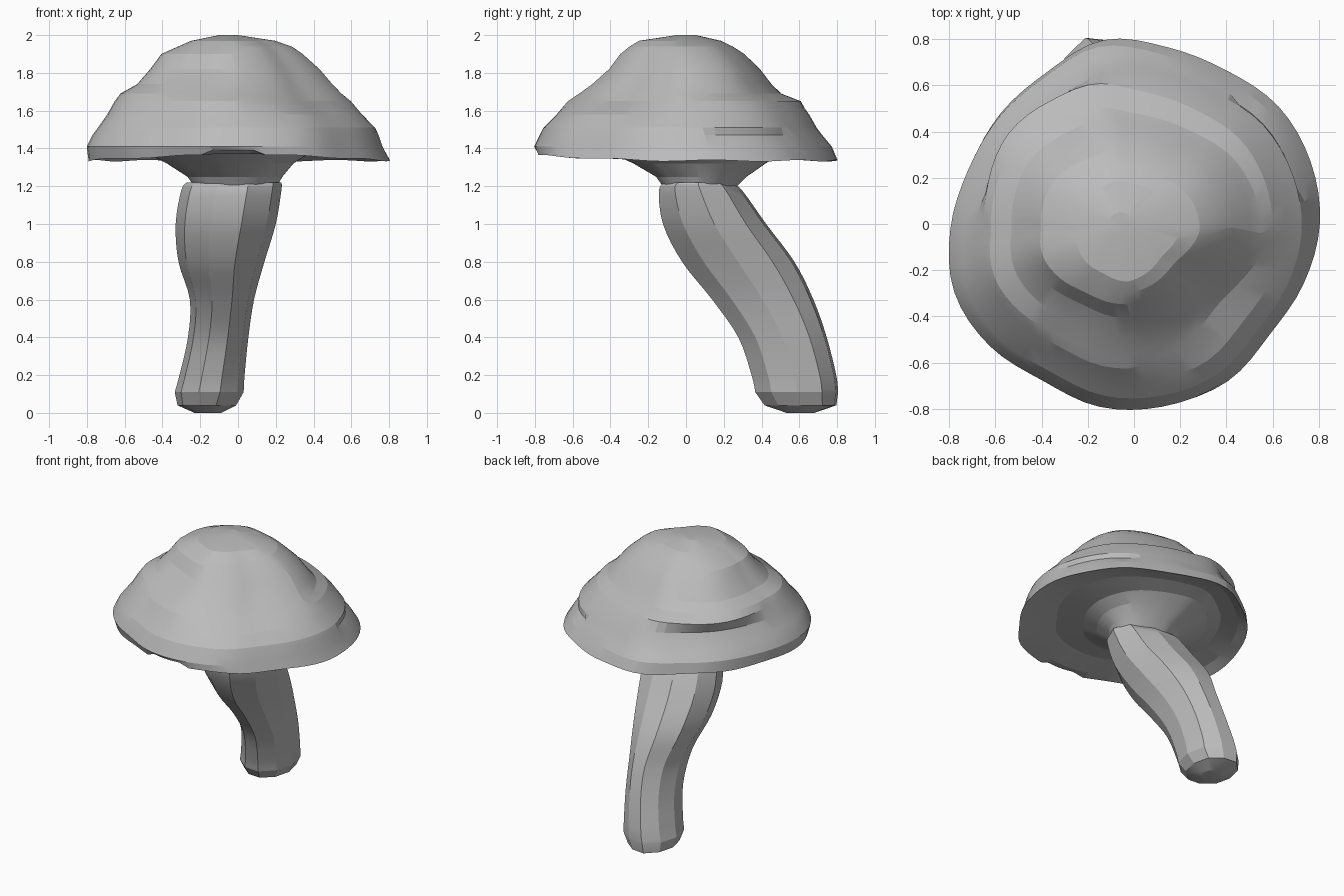
import bpy, bmesh, math

old = bpy.data.objects.get("Cube")
if old:
    bpy.data.objects.remove(old)

grey = bpy.data.materials.new("plain grey")
grey.use_nodes = True
shade = (0.5, 0.5, 0.5, 1)
grey.diffuse_color = shade
grey.node_tree.nodes["Principled BSDF"].inputs["Base Color"].default_value = shade


def smooth_between(a, b, c, d, t):
    """Catmull-Rom blend between b and c."""
    return b + t * ((c - a) / 2 + t * (a - 2.5 * b + 2 * c - d / 2
                                       + t * (1.5 * (b - c) + (d - a) / 2)))


def refine_loop(values, steps):
    """Add smooth in-between values to a closed list of radii."""
    n = len(values)
    return [smooth_between(values[i - 1], values[i], values[(i + 1) % n],
                           values[(i + 2) % n], k / steps)
            for i in range(n) for k in range(steps)]


def refine_rings(rings, steps):
    """Add smooth in-between rings along an open stack."""
    result = []
    last = len(rings) - 1
    for i in range(last):
        four = [rings[max(0, min(last, j))] for j in range(i - 1, i + 3)]
        for k in range(steps):
            result.append([smooth_between(*column, k / steps) for column in zip(*four)])
    return result + [rings[last]]


def loft(name, rings, outline, sharp, adjust=None):
    """Skin rings given as height, left/right and front/back limits."""
    bm = bmesh.new()
    count = len(outline)
    loops = []
    for z, x0, x1, y0, y1 in rings:
        loop = []
        for i, radius in enumerate(outline):
            angle = math.tau * i / count
            u, v = radius * math.cos(angle), radius * math.sin(angle)
            x = (x0 + x1) / 2 + u * (x1 - x0) / 2
            y = (y0 + y1) / 2 + v * (y1 - y0) / 2
            point = (x, y, z)
            if adjust:
                point = adjust(x, y, z, angle)
            loop.append(bm.verts.new(point))
        loops.append(loop)
    for low, high in zip(loops, loops[1:]):
        for i in range(count):
            j = (i + 1) % count
            bm.faces.new((low[i], low[j], high[j], high[i]))
    bm.faces.new(loops[0])
    bm.faces.new(loops[-1])
    bmesh.ops.recalc_face_normals(bm, faces=bm.faces)
    mesh = bpy.data.meshes.new(name)
    bm.to_mesh(mesh)
    bm.free()
    mesh.materials.append(grey)
    obj = bpy.data.objects.new(name, mesh)
    bpy.context.collection.objects.link(obj)
    bpy.ops.object.select_all(action="DESELECT")
    obj.select_set(True)
    bpy.context.view_layer.objects.active = obj
    bpy.ops.object.shade_smooth_by_angle(angle=math.radians(sharp))
    return obj


def uneven_cap(x, y, z, angle):
    """Skew the dome, lift the front rim with a nick, and fold in the rear left."""
    turn = angle / math.pi
    if z > 1.6:
        skew = max(0, -math.sin(2 * angle)) * (math.sin(angle) - math.cos(angle))
        x, y = x * (1 + 0.09 * skew), y * (1 + 0.09 * skew)
    if 1.32 < z < 1.36 and math.hypot(x, y) > 0.65:
        z += 0.03 * max(0, -math.sin(angle)) ** 2
        z += 0.004 * math.sin(9 * angle)
        if 1.42 < turn < 1.53:
            z += 0.03
    if 1.44 < z < 1.49 and 0.08 < turn < 0.28:
        x, y = 0.97 * x, 0.97 * y
    return x, y, z


# Cap: terraced dome, thin rim, shallow underside and funnel to the stem
cap_outline = refine_loop([
    0.98, 0.99, 0.99, 0.96, 0.97, 1.01, 0.95, 0.94, 0.94,
    0.98, 1.02, 1, 0.96, 0.99, 0.99, 0.98, 0.93, 0.95], 4)
cap_rings = [
    (2, -0.1, 0, -0.05, 0.05),
    (1.97, -0.25, 0.2, -0.25, 0.18),
    (1.94, -0.32, 0.29, -0.3, 0.24),
    (1.9, -0.41, 0.35, -0.35, 0.3),
    (1.82, -0.47, 0.44, -0.41, 0.38),
    (1.74, -0.54, 0.51, -0.5, 0.44),
    (1.69, -0.63, 0.56, -0.57, 0.49),
    (1.65, -0.66, 0.61, -0.63, 0.59),
    (1.58, -0.7, 0.67, -0.69, 0.65),
    (1.51, -0.75, 0.74, -0.76, 0.69),
    (1.47, -0.78, 0.76, -0.78, 0.72),
    (1.41, -0.81, 0.78, -0.81, 0.77),
    (1.335, -0.8, 0.82, -0.8, 0.8),
    (1.37, -0.73, 0.72, -0.73, 0.73),
    (1.4, -0.6, 0.56, -0.56, 0.6),
    (1.37, -0.48, 0.38, -0.39, 0.5),
    (1.32, -0.38, 0.3, -0.28, 0.42),
    (1.25, -0.27, 0.24, -0.16, 0.32),
    (1.18, -0.22, 0.2, -0.11, 0.25),
]
loft("cap", cap_rings, cap_outline, 12, uneven_cap)

# Stem: faceted tube bending back towards the foot
stem_rings = [
    (1.22, -0.27, 0.23, -0.11, 0.24),
    (1.18, -0.3, 0.23, -0.15, 0.3),
    (1, -0.33, 0.2, -0.13, 0.43),
    (0.8, -0.315, 0.14, -0.03, 0.58),
    (0.6, -0.255, 0.085, 0.13, 0.68),
    (0.4, -0.265, 0.055, 0.27, 0.75),
    (0.2, -0.31, 0.035, 0.34, 0.8),
    (0.11, -0.335, 0.03, 0.36, 0.81),
]
stem_outline = [1, 1.02, 0.97, 1.03, 1, 1, 1.01, 0.98, 1.02, 1.01]
foot = [(0.04, -0.32, -0.01, 0.41, 0.8), (0, -0.23, -0.09, 0.53, 0.68)]
loft("stem", refine_rings(stem_rings, 4) + foot, stem_outline, 20)
